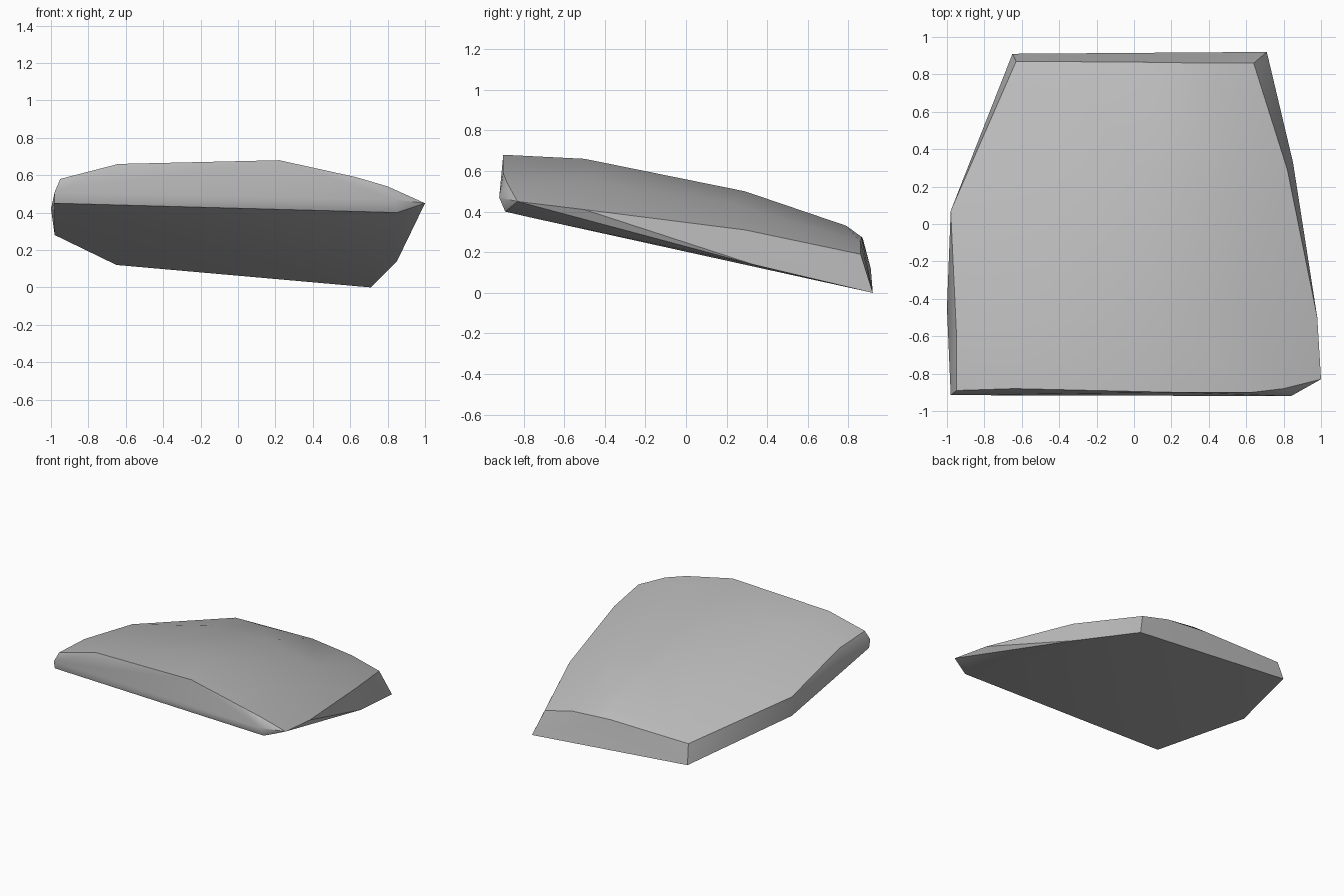
import bpy, bmesh, math

# Corner rings of the slab
underside = [(-0.65, 0.91, 0.12), (0.71, 0.92, 0.0), (0.85, 0.33, 0.14),
             (0.86, -0.76, 0.37), (0.85, -0.89, 0.40), (-0.98, -0.90, 0.45),
             (-0.98, 0.07, 0.28)]
middle = [(-0.98, -0.915, 0.51), (0.84, -0.92, 0.47), (-1.0, -0.45, 0.42)]
top_edge = [(-0.95, -0.89, 0.58), (-0.64, -0.88, 0.66), (0.22, -0.90, 0.68),
            (0.63, -0.90, 0.59), (0.80, -0.88, 0.54), (1.0, -0.83, 0.45),
            (0.98, -0.50, 0.41), (0.82, 0.29, 0.31), (0.64, 0.86, 0.19),
            (0.40, 0.86, 0.25), (0.06, 0.865, 0.275), (-0.63, 0.87, 0.27),
            (-0.98, 0.07, 0.43), (-0.95, -0.57, 0.565)]
crown = [(-0.55, -0.52, 0.64), (-0.2, -0.52, 0.66), (0.15, -0.50, 0.66),
         (0.6, -0.45, 0.55), (-0.45, 0.29, 0.475), (0.05, 0.29, 0.50),
         (0.5, 0.25, 0.435), (-0.35, 0.79, 0.315), (0.1, 0.79, 0.33)]

# Stone slab: convex hull of the rings and the crown
bm = bmesh.new()
for p in underside + middle + top_edge + crown:
    bm.verts.new(p)
res = bmesh.ops.convex_hull(bm, input=bm.verts[:])
loose = [v for v in bm.verts if not v.link_faces]
bmesh.ops.delete(bm, geom=loose, context='VERTS')
bmesh.ops.recalc_face_normals(bm, faces=bm.faces[:])
mesh = bpy.data.meshes.new("stone_slab")
bm.to_mesh(mesh)
bm.free()

slab = bpy.data.objects.new("stone_slab", mesh)
bpy.context.collection.objects.link(slab)

# Grey stone
stone = bpy.data.materials.new("grey_stone")
stone.diffuse_color = (0.5, 0.5, 0.5, 1)
mesh.materials.append(stone)

# Soft crown, crisp rim
bpy.context.view_layer.objects.active = slab
slab.select_set(True)
bpy.ops.object.shade_smooth_by_angle(angle=math.radians(28))
